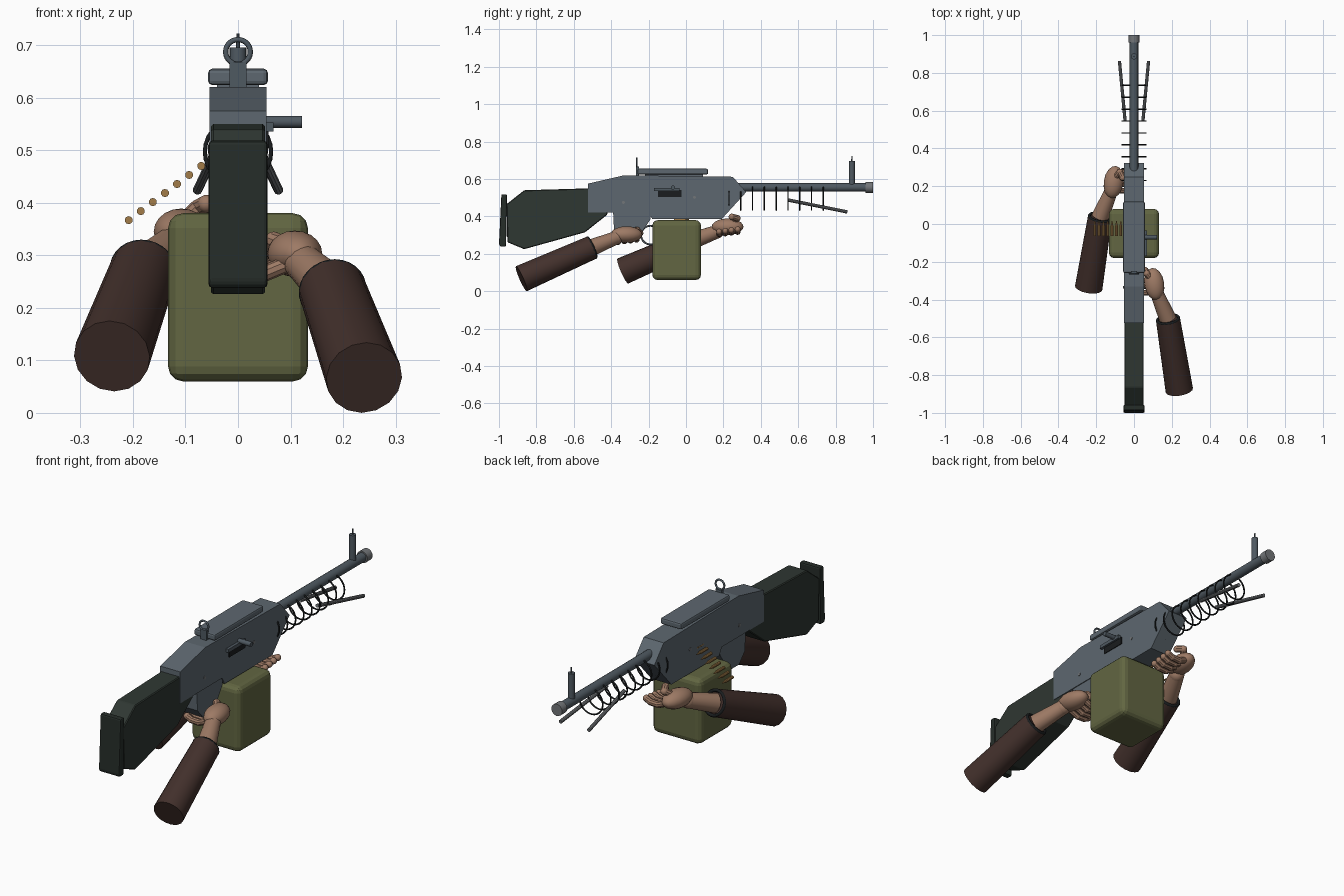
import bpy, bmesh, math
from mathutils import Vector

if "Cube" in bpy.data.objects:
    bpy.data.objects.remove(bpy.data.objects["Cube"])


def mat(name, r, g, b):
    m = bpy.data.materials.new(name)
    m.diffuse_color = (r, g, b, 1)
    m.use_nodes = True
    m.node_tree.nodes["Principled BSDF"].inputs["Base Color"].default_value = m.diffuse_color
    return m


STEEL = mat("blue_grey_steel", .110, .136, .160)
BARREL = mat("dark_steel", .078, .100, .120)
LIGHT = mat("light_grey_steel", .17, .18, .19)
BLACK = mat("black", .010, .012, .013)
STOCK = mat("dark_green", .028, .038, .032)
PAD = mat("darker_green", .019, .026, .022)
OLIVE = mat("olive", .122, .133, .054)
BROWN = mat("brown_cloth", .056, .030, .025)
SKIN = mat("skin", .34, .195, .130)
BRASS = mat("brass", .36, .20, .065)


def finish(name, bm, material, smooth=True):
    bmesh.ops.recalc_face_normals(bm, faces=bm.faces)
    me = bpy.data.meshes.new(name)
    bm.to_mesh(me)
    bm.free()
    ob = bpy.data.objects.new(name, me)
    bpy.context.collection.objects.link(ob)
    me.materials.append(material)
    if smooth:
        bpy.ops.object.select_all(action='DESELECT')
        ob.select_set(True)
        bpy.context.view_layer.objects.active = ob
        bpy.ops.object.shade_smooth_by_angle(angle=math.radians(35))
    return ob


def bevel(ob, width, segments=2):
    b = ob.modifiers.new("bevel", 'BEVEL')
    b.width, b.segments = width, segments
    return ob


def prism(name, pts, half, material):
    """Side profile (y, z) extruded across x."""
    bm = bmesh.new()
    f = bm.faces.new([bm.verts.new((-half, y, z)) for y, z in pts])
    ext = bmesh.ops.extrude_face_region(bm, geom=[f])
    bmesh.ops.translate(bm, vec=(2 * half, 0, 0),
                        verts=[v for v in ext['geom'] if isinstance(v, bmesh.types.BMVert)])
    return finish(name, bm, material, False)


def box(name, lo, hi, material):
    bm = bmesh.new()
    bmesh.ops.create_cube(bm, size=1)
    for v in bm.verts:
        v.co = [(a + b) / 2 + c * (b - a) for a, b, c in zip(lo, hi, v.co)]
    return finish(name, bm, material, False)


def rod(name, a, b, r1, r2, material, sides=16):
    a, b = Vector(a), Vector(b)
    bm = bmesh.new()
    bmesh.ops.create_cone(bm, cap_ends=True, segments=sides, radius1=r1, radius2=r2,
                          depth=(b - a).length)
    ob = finish(name, bm, material)
    ob.location = (a + b) / 2
    ob.rotation_euler = (b - a).to_track_quat('Z', 'Y').to_euler()
    return ob


def ball(name, c, radii, material, rot=0):
    bm = bmesh.new()
    bmesh.ops.create_uvsphere(bm, u_segments=16, v_segments=10, radius=1)
    ob = finish(name, bm, material)
    ob.location, ob.scale = c, radii
    ob.rotation_euler[2] = rot
    return ob


def ring(name, c, axis, major, minor, material):
    bpy.ops.mesh.primitive_torus_add(major_segments=28, minor_segments=6,
                                     major_radius=major, minor_radius=minor, location=c)
    ob = bpy.context.object
    ob.name = name
    ob.rotation_euler = Vector(axis).to_track_quat('Z', 'Y').to_euler()
    ob.data.materials.append(material)
    bpy.ops.object.shade_smooth()
    return ob


def finger(name, pts, r):
    """Chain of rods with round joints."""
    for i, p in enumerate(pts):
        ball(f"{name}_joint_{i}", p, (r, r, r), SKIN)
        if i:
            rod(f"{name}_bone_{i}", pts[i - 1], p, r, r, SKIN, 10)


# Receiver, grip and top cover
prism("receiver", [(-.525, .42), (-.525, .575), (-.33, .62), (.25, .612), (.322, .53),
                   (.19, .385), (-.18, .385), (-.2, .42)], .054, STEEL)
prism("grip", [(-.39, .43), (-.385, .33), (-.34, .28), (-.26, .28), (-.19, .385), (-.19, .43)],
      .05, STEEL)
bevel(box("top_cover", (-.057, -.26, .624), (.057, .118, .655), STEEL), .008)
box("cover_hinge", (-.04, -.22, .60), (.04, .09, .63), STEEL)
ring("trigger_guard", (0, -.19, .30), (1, 0, 0), .05, .005, STEEL)

# Charging handle, slot and rivets
box("bolt_slot", (.05, -.15, .504), (.058, -.025, .54), BLACK)
box("handle_slide", (.05, -.17, .536), (.068, -.035, .553), BARREL)
rod("charging_handle", (.05, -.07, .554), (.122, -.07, .554), .0115, .0115, BARREL, 12)
for i, (y, z) in enumerate([(-.335, .475), (.045, .502)]):
    rod(f"rivet_{i}", (-.057, y, z), (.057, y, z), .008, .008, LIGHT, 10)

# Stock and butt plate
bevel(prism("stock", [(-.52, .55), (-.865, .54), (-.96, .465), (-.955, .262), (-.865, .225),
                      (-.54, .315), (-.42, .41), (-.42, .46), (-.52, .46)], .051, STOCK), .004, 1)
bevel(prism("butt_plate", [(-.957, .518), (-.987, .518), (-1, .25), (-.993, .238),
                           (-.962, .238)], .056, PAD), .008)

# Barrel, muzzle and sights
rod("barrel", (0, .22, .555), (0, .97, .555), .0225, .0225, BARREL)
rod("muzzle", (0, .96, .555), (0, 1, .555), .029, .029, LIGHT)
rod("front_sight_base", (0, .887, .57), (0, .887, .695), .016, .016, BARREL)
rod("front_sight_post", (0, .887, .69), (0, .887, .722), .004, .003, BARREL, 8)
ring("rear_sight_ring", (0, -.263, .687), (0, 1, 0), .0235, .005, BARREL)
box("rear_sight_foot", (-.016, -.268, .62), (.016, -.25, .668), BARREL)

# Hanging rings and folded bipod
for i in range(9):
    ring(f"barrel_ring_{i}", (0, .23 + .063 * i, .497), (0, 1, 0), .063, .004, BLACK)
for s in (-1, 1):
    rod(f"bipod_leg_{s}", (s * .047, .545, .488), (s * .077, .862, .424), .009, .009, LIGHT, 10)

# Ammunition box and belt
bevel(box("ammo_box", (-.133, -.18, .06), (.133, .08, .38), OLIVE), .028, 3)
for i in range(-1, 7):
    x, z = -.07 - .023 * i, .47 - .0172 * i
    rod(f"cartridge_{i}", (x, -.063, z), (x, -.008, z), .0077, .0077, BRASS, 10)
    rod(f"cartridge_tip_{i}", (x, -.008, z), (x, .016, z), .0065, .002, BRASS, 10)


def arm(side, elbow, cuff, wrist, palm, thumb, rot):
    rod(f"{side}_sleeve", elbow, cuff, .073, .064, BROWN, 16)
    d = Vector(cuff) - Vector(elbow)
    ring(f"{side}_cuff_band", cuff, d, .057, .008, BLACK)
    rod(f"{side}_forearm", cuff, wrist, .046, .036, SKIN, 16)
    ball(f"{side}_wrist", wrist, (.037, .037, .037), SKIN)
    ball(f"{side}_palm", palm, (.052, .086, .044), SKIN, rot)
    finger(f"{side}_thumb", thumb, .017)
    # Four fingers curl under the gun toward the other side
    s = 1 if palm[0] > 0 else -1
    px, py, pz = palm
    for i in range(4):
        y = py - .045 + .033 * i
        z = pz - .038 + .004 * i
        finger(f"{side}_finger_{i}", [(px - s * .01, y, z + .02), (s * .045, y, z - .002),
                                      (s * .002, y, z), (-s * .022, y, z + .012)], .0155)


# Two arms holding the gun
arm("left", (-.24, -.338, .108), (-.18, .035, .27), (-.125, .165, .318), (-.108, .222, .345),
    [(-.095, .25, .37), (-.075, .275, .39), (-.06, .245, .398)], -.15)
arm("right", (.24, -.88, .067), (.18, -.505, .233), (.125, -.375, .285), (.108, -.318, .303),
    [(.09, -.29, .32), (.068, -.262, .328), (.06, -.245, .31)], .15)
